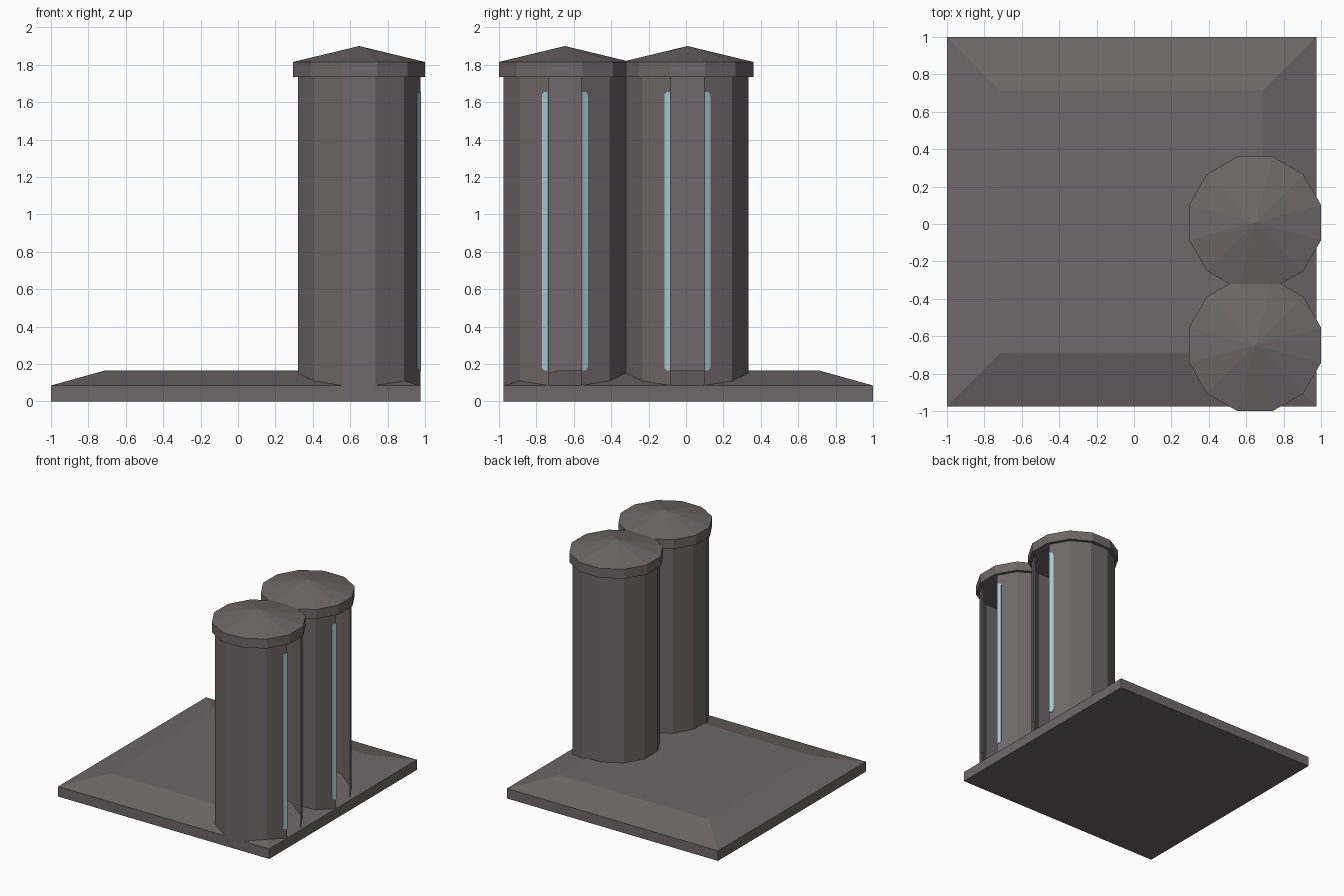
import bpy, bmesh, math
from mathutils import Vector

if "Cube" in bpy.data.objects:
    bpy.data.objects.remove(bpy.data.objects["Cube"])


def material(name, rgb):
    m = bpy.data.materials.new(name)
    m.diffuse_color = (*rgb, 1)
    m.use_nodes = True
    m.node_tree.nodes["Principled BSDF"].inputs["Base Color"].default_value = m.diffuse_color
    return m


GREY = material("warm_grey_metal", (0.155, 0.135, 0.138))
TEAL = material("pale_teal_glass", (0.38, 0.60, 0.65))


def finish(name, bm, mat, normals=True):
    if normals:
        bmesh.ops.recalc_face_normals(bm, faces=bm.faces)
    me = bpy.data.meshes.new(name)
    bm.to_mesh(me)
    bm.free()
    me.materials.append(mat)
    ob = bpy.data.objects.new(name, me)
    bpy.context.collection.objects.link(ob)
    return ob


def ring(bm, cx, cy, r, z, n, start):
    return [bm.verts.new((cx + r * math.cos(start + 2 * math.pi * i / n),
                          cy + r * math.sin(start + 2 * math.pi * i / n), z)) for i in range(n)]


def bridge(bm, a, b, skip=()):
    n = len(a)
    for i in range(n):
        if i not in skip:
            bm.faces.new((a[i], a[(i + 1) % n], b[(i + 1) % n], b[i]))


# Base slab with bevelled top
bm = bmesh.new()
q = math.pi / 4
loops = [ring(bm, -0.0125, 0.0125, h * math.sqrt(2), z, 4, q)
         for h, z in ((0.9875, 0), (0.9875, 0.085), (0.70, 0.165))]
bridge(bm, loops[0], loops[1])
bridge(bm, loops[1], loops[2])
bm.faces.new(loops[0][::-1])
bm.faces.new(loops[2])
finish("base_slab", bm, GREY)

STEP = math.radians(30)
START = math.radians(15)
SCALE = 1 / math.cos(START)      # flat-to-flat radius to corner radius
WALL, ROOF = 0.3275, 0.3525


def silo(tag, cx, cy):
    # Wall shell, open on the +x side (face 11 spans -15 to 15 degrees)
    bm = bmesh.new()
    low = ring(bm, cx, cy, WALL * SCALE, 0.085, 12, START)
    top = ring(bm, cx, cy, WALL * SCALE, 1.735, 12, START)
    bridge(bm, low, top, skip=(11,))
    finish(tag + "_wall", bm, GREY, normals=False)

    # Conical cap with rim
    bm = bmesh.new()
    a = ring(bm, cx, cy, ROOF * SCALE, 1.735, 12, START)
    b = ring(bm, cx, cy, ROOF * SCALE, 1.815, 12, START)
    bridge(bm, a, b)
    bm.faces.new(a[::-1])
    tip = bm.verts.new((cx, cy, 1.90))
    for i in range(12):
        bm.faces.new((b[i], b[(i + 1) % 12], tip))
    finish(tag + "_roof", bm, GREY)

    # Light strips beside the opening, outer corners rounded
    for side, s in (("front", -1), ("back", 1)):
        bm = bmesh.new()
        edge = Vector((cx + WALL, cy + s * WALL * math.tan(START), 0))
        along = Vector((-math.sin(STEP), s * math.cos(STEP), 0))
        out = Vector((math.cos(STEP), s * math.sin(STEP), 0))
        w, r, z0, z1 = 0.038, 0.022, 0.165, 1.655
        pts = [(0, z1), (0, z0)]
        for k in range(5):
            t = math.pi / 2 * k / 4
            pts.append((w - r + r * math.sin(t), z0 + r - r * math.cos(t)))
        for k in range(5):
            t = math.pi / 2 * k / 4
            pts.append((w - r + r * math.cos(t), z1 - r + r * math.sin(t)))
        near = [bm.verts.new(edge + along * u + out * 0.001 + Vector((0, 0, z))) for u, z in pts]
        far = [bm.verts.new(v.co + out * 0.004) for v in near]
        bridge(bm, near, far)
        bm.faces.new(near[::-1])
        bm.faces.new(far)
        finish(f"{tag}_{side}_light_strip", bm, TEAL)


silo("front_silo", 0.6475, -0.6475)
silo("back_silo", 0.6475, 0.0075)
